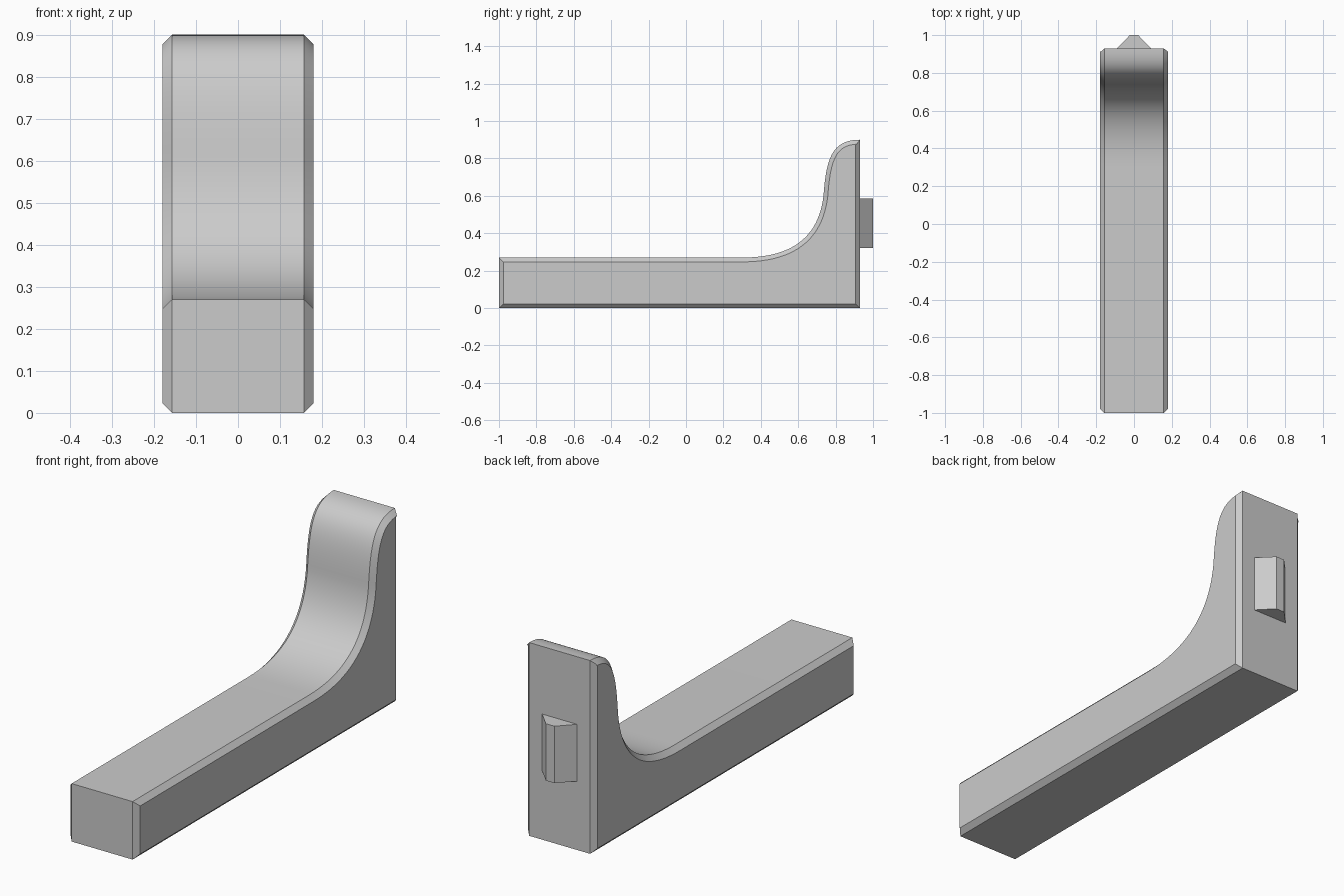
import bpy, bmesh, math
from mathutils import Vector
from mathutils.geometry import interpolate_bezier

if "Cube" in bpy.data.objects:
    bpy.data.objects.remove(bpy.data.objects["Cube"], do_unlink=True)

HALF_WIDTH = 0.18
CHAMFER = 0.023

grey = bpy.data.materials.new("plain grey")
grey.use_nodes = True
grey.diffuse_color = (0.6, 0.6, 0.6, 1)
grey.node_tree.nodes["Principled BSDF"].inputs["Base Color"].default_value = grey.diffuse_color


def inset(loop, d):
    """Shrink a clockwise outline by d with mitred corners."""
    result = []
    for i, p in enumerate(loop):
        a = (p - loop[i - 1]).normalized()
        b = (loop[(i + 1) % len(loop)] - p).normalized()
        na, nb = Vector((a.y, -a.x)), Vector((b.y, -b.x))
        result.append(p + (na + nb) * d / (1 + na.dot(nb)))
    return result


def loft(name, rings, smooth=False):
    """Join rings of points with side faces and cap both ends."""
    bm = bmesh.new()
    rows = [[bm.verts.new(p) for p in ring] for ring in rings]
    n = len(rows[0])
    for low, high in zip(rows, rows[1:]):
        for i in range(n):
            j = (i + 1) % n
            bm.faces.new((low[i], low[j], high[j], high[i]))
    bm.faces.new(rows[0])
    bm.faces.new(rows[-1])
    bmesh.ops.recalc_face_normals(bm, faces=bm.faces)
    mesh = bpy.data.meshes.new(name)
    bm.to_mesh(mesh)
    bm.free()
    mesh.materials.append(grey)
    obj = bpy.data.objects.new(name, mesh)
    bpy.context.collection.objects.link(obj)
    if smooth:
        bpy.ops.object.select_all(action="DESELECT")
        obj.select_set(True)
        bpy.context.view_layer.objects.active = obj
        bpy.ops.object.shade_smooth_by_angle(angle=math.radians(25))
    return obj


# Bracket outline in (y, z): flat arm, sweeping S curve, upright back
V = Vector
lower = interpolate_bezier(V((0.30, 0.27)), V((0.58, 0.27)), V((0.71, 0.39)), V((0.735, 0.60)), 24)
upper = interpolate_bezier(V((0.735, 0.60)), V((0.75, 0.80)), V((0.78, 0.90)), V((0.93, 0.90)), 24)
outline = [V((-1, 0)), V((-1, 0.27))]
outline += [p.to_2d() for p in lower + upper[1:]] + [V((0.93, 0))]
core = inset(outline, CHAMFER)

# Bracket body with chamfered side edges
edge = HALF_WIDTH - CHAMFER
sections = [(-HALF_WIDTH, core), (-edge, outline), (edge, outline), (HALF_WIDTH, core)]
loft("bracket_body", [[(x, p.x, p.y) for p in loop] for x, loop in sections], smooth=True)

# Tapered mounting tab on the back
tab = [(-0.095, 0.925), (0.095, 0.925), (0.09, 0.93), (0.022, 1), (-0.022, 1), (-0.09, 0.93)]
loft("mounting_tab", [[(x, y, z) for x, y in tab] for z in (0.32, 0.585)])
